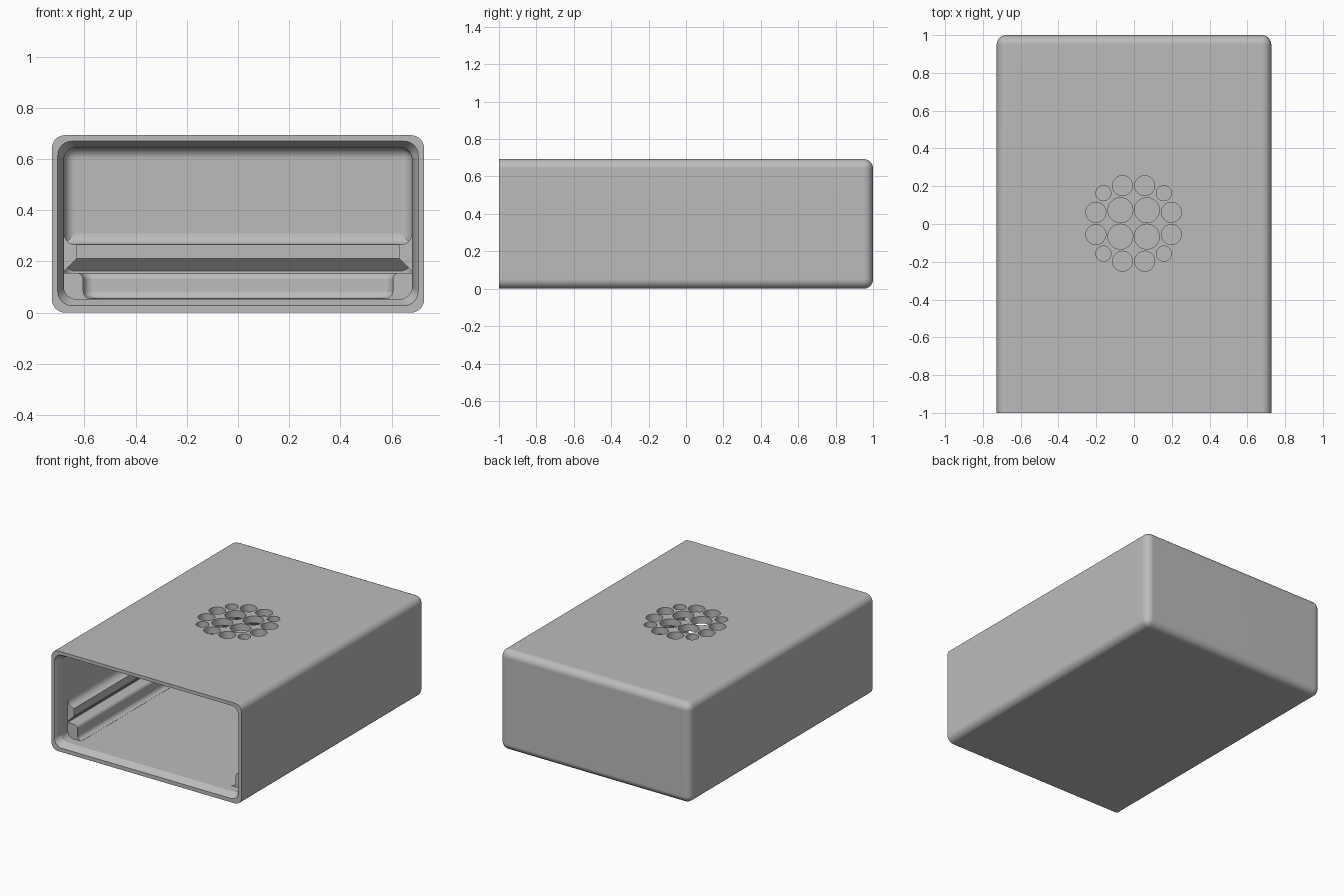
import bpy, bmesh
from math import sin, cos, pi

if "Cube" in bpy.data.objects:
    bpy.data.objects.remove(bpy.data.objects["Cube"], do_unlink=True)

grey = bpy.data.materials.new("plain grey")
grey.use_nodes = True
grey.diffuse_color = (0.5, 0.5, 0.5, 1)
grey.node_tree.nodes["Principled BSDF"].inputs["Base Color"].default_value = (0.5, 0.5, 0.5, 1)


def make_object(name, bm):
    bmesh.ops.recalc_face_normals(bm, faces=bm.faces)
    mesh = bpy.data.meshes.new(name)
    bm.to_mesh(mesh)
    bm.free()
    mesh.materials.append(grey)
    ob = bpy.data.objects.new(name, mesh)
    bpy.context.collection.objects.link(ob)
    return ob


def rounded_box(name, half, y0, y1, z0, z1, radius):
    """Box with every edge rounded except those of its front face."""
    bm = bmesh.new()
    bmesh.ops.create_cube(bm, size=1)
    for v in bm.verts:
        v.co.x *= 2 * half
        v.co.y = y1 if v.co.y > 0 else y0
        v.co.z = z1 if v.co.z > 0 else z0
    edges = [e for e in bm.edges if any(v.co.y > y0 + 0.01 for v in e.verts)]
    bmesh.ops.bevel(bm, geom=edges, offset=radius, segments=8, profile=0.5, affect='EDGES')
    return make_object(name, bm)


def loft(name, loops):
    """Skin closed loops of equal length and cap both ends."""
    bm = bmesh.new()
    rings = [[bm.verts.new(p) for p in loop] for loop in loops]
    n = len(rings[0])
    for a, b in zip(rings, rings[1:]):
        for i in range(n):
            j = (i + 1) % n
            bm.faces.new((a[i], a[j], b[j], b[i]))
    bm.faces.new(rings[0])
    bm.faces.new(rings[-1])
    return make_object(name, bm)


def rounded_outline(y, half, z0, z1, r):
    pts = []
    corners = [(half - r, z1 - r), (r - half, z1 - r), (r - half, z0 + r), (half - r, z0 + r)]
    for q, (cx, cz) in enumerate(corners):
        for k in range(9):
            a = (q + k / 8) * pi / 2
            pts.append((cx + r * cos(a), y, cz + r * sin(a)))
    return pts


def u_rail(name, profile, r, wall=0.69, back=0.96, front=-0.89):
    """Sweep an (inset, height) profile round the two sides and the back."""
    steps = 8 if r else 1
    half = []
    for k in range(steps + (1 if r else 0)):
        a = k / steps * pi / 2
        half.append((r * cos(a) - r, r * sin(a) - r) if r else (0, 0))
    path = [(1, 0, None)] + [(1, dx, dy) for dx, dy in half]
    path += [(-s, dx, dy) for s, dx, dy in reversed(path)]
    loops = [[(s * (wall - d + dx), front if dy is None else back - d + dy, z)
              for d, z in profile] for s, dx, dy in path]
    return loft(name, loops)


def cut(target, cutter):
    mod = target.modifiers.new("cut", 'BOOLEAN')
    mod.operation, mod.solver, mod.object = 'DIFFERENCE', 'EXACT', cutter
    bpy.context.view_layer.objects.active = target
    bpy.ops.object.modifier_apply(modifier=mod.name)
    bpy.data.objects.remove(cutter, do_unlink=True)


# Outer shell, hollowed from the open front
shell = rounded_box("case_shell", 0.727, -1, 1, 0, 0.693, 0.05)
cut(shell, rounded_box("cavity_cutter", 0.68, -1.2, 0.95, 0.053, 0.645, 0.045))

# Sloped lip round the opening
cut(shell, loft("lip_cutter", [
    rounded_outline(-1.04, 0.727, 0.004, 0.692, 0.067),
    rounded_outline(-0.92, 0.66, 0.073, 0.625, 0.033)]))

# Round cluster of vent holes through the top
spots = [(0.07, 0.07, 0.066), (0.059, 0.2, 0.053), (0.2, 0.059, 0.053), (0.16, 0.16, 0.04)]
bm = bmesh.new()
for x, y, r in spots:
    for sx in (1, -1):
        for sy in (1, -1):
            made = bmesh.ops.create_cone(bm, cap_ends=True, segments=40,
                                         radius1=r, radius2=r, depth=0.3)
            bmesh.ops.translate(bm, verts=made["verts"],
                                vec=(sx * x - 0.002, sy * y + 0.003, 0.7))
cut(shell, make_object("vent_cutter", bm))

# Lower ledge with a rounded top edge and a fillet to the floor
ledge = [(0, 0.045), (0, 0.155)]
ledge += [(0.06 + 0.025 * sin(k * pi / 12), 0.13 + 0.025 * cos(k * pi / 12)) for k in range(7)]
ledge += [(0.115 - 0.03 * cos(k * pi / 12), 0.084 - 0.03 * sin(k * pi / 12)) for k in range(7)]
ledge += [(0.115, 0.045)]
lower = u_rail("lower_ledge", ledge, 0.04)

# Upper guide rail with a sloped underside and a fillet to the wall
guide = [(0, 0.152), (0.06, 0.212), (0.06, 0.265)]
guide += [(0.055 - 0.045 * sin(k * pi / 12), 0.31 - 0.045 * cos(k * pi / 12)) for k in range(7)]
guide += [(0, 0.31)]
upper = u_rail("upper_guide_rail", guide, 0)

# Smooth curves, crisp flats
for ob in (shell, lower, upper):
    bpy.ops.object.select_all(action='DESELECT')
    ob.select_set(True)
    bpy.context.view_layer.objects.active = ob
    bpy.ops.object.shade_smooth_by_angle(angle=0.52)
    mod = ob.modifiers.new("flat shading weights", 'WEIGHTED_NORMAL')
    mod.keep_sharp = True
